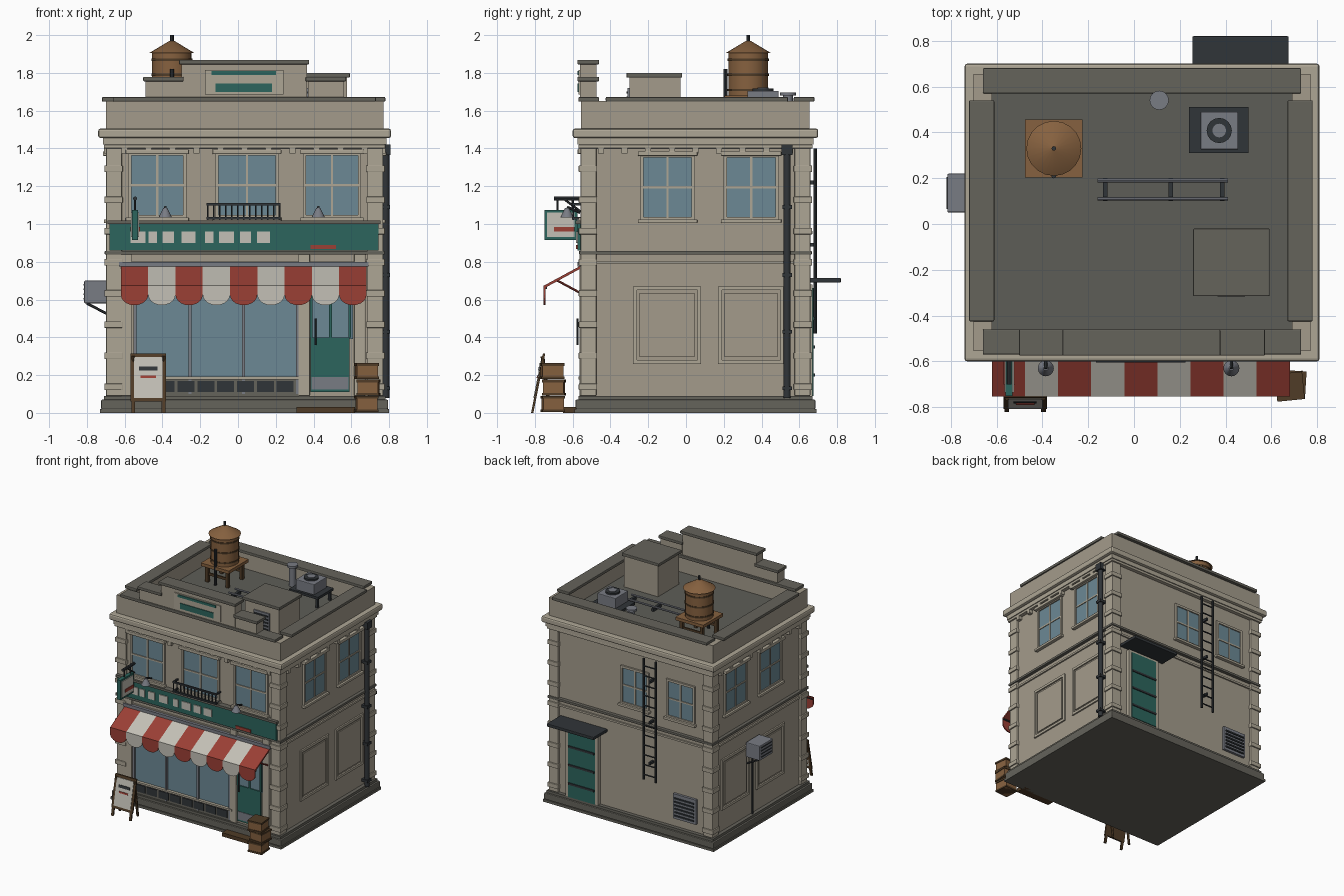
import bpy, bmesh, math
from mathutils import Vector, Matrix

if "Cube" in bpy.data.objects:
    bpy.data.objects.remove(bpy.data.objects["Cube"])

def mat(name, r, g, b):
    m = bpy.data.materials.new(name)
    m.diffuse_color = (r, g, b, 1)
    m.use_nodes = True
    m.node_tree.nodes["Principled BSDF"].inputs["Base Color"].default_value = m.diffuse_color
    return m

STONE, TRIM = mat("stone", .37, .33, .26), mat("trim", .42, .38, .3)
DARK, ROOF = mat("dark_stone", .13, .125, .105), mat("roofing", .11, .11, .095)
GREEN, RED, CREAM = mat("green", .025, .13, .11), mat("red", .33, .05, .035), mat("cream", .55, .53, .47)
GLASS, IRON, METAL = mat("glass", .15, .25, .3), mat("iron", .03, .035, .04), mat("metal", .19, .2, .23)
WOOD, DWOOD = mat("wood", .24, .12, .05), mat("dark_wood", .08, .045, .02)

def finish(name, bm, m, bevel=0, smooth=False):
    bmesh.ops.recalc_face_normals(bm, faces=bm.faces)
    me = bpy.data.meshes.new(name)
    bm.to_mesh(me)
    bm.free()
    me.materials.append(m)
    o = bpy.data.objects.new(name, me)
    bpy.context.collection.objects.link(o)
    if bevel:
        b = o.modifiers.new("bevel", 'BEVEL')
        b.width, b.segments = bevel, 2
    if smooth:
        bpy.context.view_layer.objects.active = o
        o.select_set(True)
        bpy.ops.object.shade_smooth_by_angle(angle=math.radians(40))
        o.select_set(False)
    return o

def box(name, x0, x1, y0, y1, z0, z1, m, bevel=0, turn=0):
    bm = bmesh.new()
    c = Matrix.Translation(((x0+x1)/2, (y0+y1)/2, (z0+z1)/2)) @ Matrix.Rotation(turn, 4, 'Z')
    bmesh.ops.create_cube(bm, size=1, matrix=c @ Matrix.Diagonal((abs(x1-x0), abs(y1-y0), abs(z1-z0), 1)))
    return finish(name, bm, m, bevel)

def tube(name, p0, p1, r, m, r2=None, n=16):
    p0, p1 = Vector(p0), Vector(p1)
    bm = bmesh.new()
    rot = (p1-p0).to_track_quat('Z', 'Y').to_matrix().to_4x4()
    bmesh.ops.create_cone(bm, cap_ends=True, segments=n, radius1=r, radius2=r if r2 is None else r2,
                          depth=(p1-p0).length, matrix=Matrix.Translation((p0+p1)/2) @ rot)
    return finish(name, bm, m, smooth=n > 8)

def prism(name, pts, axis, a0, a1, m):
    bm = bmesh.new()
    put = (lambda p, a: (a, p[0], p[1])) if axis == 'x' else (lambda p, a: (p[0], a, p[1]))
    f = bm.faces.new([bm.verts.new(put(p, a0)) for p in pts])
    ext = bmesh.ops.extrude_face_region(bm, geom=[f])['geom']
    d = (a1-a0, 0, 0) if axis == 'x' else (0, a1-a0, 0)
    bmesh.ops.translate(bm, vec=d, verts=[v for v in ext if isinstance(v, bmesh.types.BMVert)])
    return finish(name, bm, m)

X0, X1, Y0, Y1 = -.68, .75, -.54, .64   # wall planes

def wbox(name, side, u0, u1, z0, z1, d0, d1, m, bevel=0):
    """Box on a wall: u along the wall, d outward from it."""
    if side == 'F': return box(name, u0, u1, Y0-d1, Y0-d0, z0, z1, m, bevel)
    if side == 'B': return box(name, u0, u1, Y1+d0, Y1+d1, z0, z1, m, bevel)
    if side == 'R': return box(name, X1+d0, X1+d1, u0, u1, z0, z1, m, bevel)
    return box(name, X0-d1, X0-d0, u0, u1, z0, z1, m, bevel)

def frame(name, side, u0, u1, z0, z1, w, d, m):
    for a, b, c, e in ((u0, u0+w, z0, z1), (u1-w, u1, z0, z1), (u0+w, u1-w, z0, z0+w), (u0+w, u1-w, z1-w, z1)):
        wbox(name, side, a, b, c, e, -.01, d, m)

def window(side, u0, u1, z0, z1, head=True):
    wbox("window_glass", side, u0, u1, z0, z1, -.01, .004, GLASS)
    frame("window_frame", side, u0-.012, u1+.012, z0-.01, z1+.01, .018, .014, TRIM)
    c, h = (u0+u1)/2, (z0+z1)/2
    wbox("window_mullion", side, c-.006, c+.006, z0, z1, 0, .01, TRIM)
    wbox("window_rail", side, u0, u1, h-.006, h+.006, 0, .01, TRIM)
    wbox("window_sill", side, u0-.025, u1+.025, z0-.025, z0-.005, 0, .03, TRIM, .004)
    if head:
        wbox("window_head", side, u0-.025, u1+.025, z1, z1+.025, 0, .035, TRIM, .005)

def band(name, d, z0, z1, m, bevel=0):
    box(name, X0-d, X1+d, Y0-d, Y1+d, z0, z1, m, bevel)

# main body, base and string courses
band("walls", 0, .02, 1.5, STONE)
band("plinth_lower", .05, 0, .02, DARK)
band("plinth", .045, .02, .07, DARK, .006)
band("plinth_cap", .03, .07, .09, DARK)
band("floor_band", .026, .838, .858, DARK, .004)
band("lower_band", .012, .79, .805, TRIM)
band("upper_band", .03, 1.4, 1.42, TRIM, .004)
band("cornice_bed", .035, 1.42, 1.46, TRIM)
band("cornice", .06, 1.455, 1.505, TRIM, .012)

# corner pilasters with quoin blocks
for cx, sx in ((X0, -1), (X1, 1)):
    for cy, sy in ((Y0, -1), (Y1, 1)):
        def corner(name, d, w, z0, z1):
            xs, ys = sorted((cx+sx*d, cx-sx*w)), sorted((cy+sy*d, cy-sy*w))
            box(name, *xs, *ys, z0, z1, TRIM, .004)
        corner("corner_pilaster", .018, .065, .09, 1.42)
        for i in range(8):
            corner("quoin", .028, .07, .12+.165*i, .155+.165*i)

# cornice dentils
for side, a, b, n in (('F', -.6, .67, 11), ('R', -.45, .55, 9), ('L', -.45, .55, 9)):
    for i in range(n):
        u = a+(b-a)*i/(n-1)
        wbox("dentil", side, u-.016, u+.016, 1.372, 1.402, 0, .03, TRIM)

# parapet walls, roof and coping
wbox("parapet_front", 'F', -.70, .77, 1.5, 1.65, -.06, .015, STONE)
wbox("parapet_back", 'B', -.70, .77, 1.5, 1.65, -.06, .015, STONE)
wbox("parapet_left", 'L', -.55, .65, 1.5, 1.65, -.06, .02, STONE)
wbox("parapet_right", 'R', -.55, .65, 1.5, 1.65, -.06, .02, STONE)
box("roof", -.66, .73, -.52, .62, 1.49, 1.525, ROOF)
for y in (-.515, .625):
    box("coping_long", -.66, .73, y-.055, y+.055, 1.648, 1.672, DARK, .005)
for x in (-.665, .725):
    box("coping_side", x-.055, x+.055, -.425, .54, 1.648, 1.672, DARK, .005)

# raised front parapet with step blocks and panel
for n, a, b, z in (("centre", -.3, .365, 1.845), ("left", -.49, -.3, 1.755), ("right", .37, .56, 1.755)):
    box("raised_"+n, a, b, -.56, -.475, 1.66, z, STONE)
    box("raised_cap_"+n, a-.012, b+.012, -.575, -.46, z, z+.024, DARK, .005)
box("crest_panel", -.175, .24, -.568, -.55, 1.685, 1.815, TRIM)
box("crest_stripe", -.14, .2, -.574, -.56, 1.79, 1.81, GREEN)
box("crest_block", -.12, .18, -.574, -.56, 1.7, 1.745, GREEN)

# windows on all four sides
for u0, u1 in ((-.57, -.285), (-.11, .205), (.355, .64)):
    window('F', u0, u1, 1.04, 1.37)
for s in 'RL':
    for u0, u1 in ((-.23, .035), (.21, .48)):
        window(s, u0, u1, 1.03, 1.36)
    for u0, u1 in ((-.28, .08), (.17, .52)):
        frame("wall_panel", s, u0, u1, .26, .67, .02, .012, TRIM)
        wbox("wall_panel_field", s, u0+.035, u1-.035, .295, .635, 0, .008, STONE)
for u0, u1 in ((-.11, .12), (-.52, -.29)):
    window('B', u0, u1, .97, 1.26, False)

# shopfront
wbox("shop_glass", 'F', -.54, .32, .18, .78, 0, .006, GLASS)
for x in (-.545, -.255, .03, .315):
    wbox("shop_mullion", 'F', x-.008, x+.008, .1, .78, 0, .02, METAL)
wbox("stall_riser", 'F', -.56, .34, .09, .18, 0, .016, DARK)
wbox("shop_sill", 'F', -.56, .34, .178, .192, 0, .03, TRIM)
for i in range(8):
    wbox("riser_panel", 'F', -.53+i*.105, -.44+i*.105, .11, .168, 0, .022, IRON)
for x in (-.59, .35, .645):
    wbox("shop_pilaster", 'F', x-.03, x+.03, .09, .84, 0, .025, TRIM, .004)
wbox("door_glass", 'F', .385, .61, .39, .78, 0, .008, GLASS)
wbox("door_lower", 'F', .385, .59, .11, .4, 0, .016, GREEN)
wbox("door_kickplate", 'F', .39, .585, .125, .19, 0, .02, METAL)
for x in (.388, .49, .592):
    wbox("door_stile", 'F', x-.007, x+.007, .4, .76, 0, .018, GREEN)
tube("door_handle", (.41, -.575, .36), (.41, -.575, .5), .006, IRON, n=8)
box("door_step", .31, .62, -.65, -.55, 0, .03, DWOOD)

# striped awning with scalloped valance
w = 1.3/9
for i in range(9):
    a, m = -.62+i*w, (RED, CREAM)[i % 2]
    prism("awning_stripe", [(-.56, .778), (-.75, .675), (-.75, .66), (-.56, .763)], 'x', a, a+w, m)
    arc = [(a+w/2+w/2*math.cos(t*math.pi/10), .625-.055*math.sin(t*math.pi/10)) for t in range(11)]
    prism("awning_scallop", [(a, .675), (a+w, .675)]+arc, 'y', -.754, -.744, m)
wbox("awning_rail", 'F', -.63, .69, .775, .8, 0, .035, METAL)
tube("awning_front_bar", (-.62, -.742, .662), (.68, -.742, .662), .007, IRON, n=8)
for x in (-.6, .03, .66):
    tube("awning_brace", (x, -.55, .63), (x, -.68, .7), .006, RED, n=8)

# sign band with plain plates
wbox("sign_board", 'F', -.68, .745, .86, 1.0, 0, .035, GREEN)
wbox("sign_ledge", 'F', -.69, .755, 1.0, 1.018, 0, .045, DARK)
for a, b in ((-.57, -.49), (-.475, -.43), (-.4, -.34), (-.3, -.225), (-.175, -.13), (-.1, -.02), (.01, .07), (.1, .17)):
    wbox("sign_plate", 'F', a, b, .9, .96, .03, .042, CREAM)
wbox("sign_bar", 'F', .385, .52, .868, .89, .03, .042, RED)

# gooseneck lamps
for x in (-.385, .425):
    tube("lamp_arm", (x, -.56, 1.06), (x, -.63, 1.09), .007, IRON, n=8)
    tube("lamp_shade", (x, -.63, 1.035), (x, -.63, 1.085), .035, METAL, .01)

# balcony rail
for z in (1.03, 1.105):
    wbox("balcony_rail", 'F', -.165, .225, z-.006, z+.006, .05, .064, IRON)
for u in (-.16, .22):
    for z in (1.03, 1.105):
        wbox("balcony_return", 'F', u-.006, u+.006, z-.006, z+.006, 0, .06, IRON)
for i in range(13):
    x = -.16+i*.38/12
    tube("balcony_bar", (x, -.597, 1.02), (x, -.597, 1.105), .005, IRON, n=6)

# hanging sign
box("blade_sign", -.56, -.53, -.75, -.575, .915, 1.075, GREEN)
box("blade_face", -.566, -.524, -.735, -.59, .93, 1.06, CREAM)
box("blade_bar", -.57, -.52, -.7, -.59, .96, .985, RED)
tube("blade_bracket", (-.545, -.55, 1.135), (-.545, -.7, 1.135), .011, IRON, n=8)
for y in (-.6, -.68):
    tube("blade_hanger", (-.545, y, 1.07), (-.545, y, 1.135), .006, IRON, n=6)
tube("blade_strut", (-.545, -.55, 1.06), (-.545, -.65, 1.135), .006, IRON, n=6)

# downpipe on the right wall
tube("downpipe", (.782, .535, .08), (.782, .535, 1.38), .019, IRON)
box("downpipe_hopper", .755, .808, .505, .565, 1.365, 1.42, IRON)
for z in (.12, .42, .72, 1.08):
    box("pipe_clip", .75, .805, .51, .56, z, z+.02, IRON)

# wall air conditioner on the left
box("wall_ac", -.815, -.69, .05, .22, .58, .7, METAL, .006)
for i in range(4):
    box("wall_ac_slat", -.818, -.81, .065, .205, .6+i*.025, .608+i*.025, IRON)
for y in (.07, .2):
    tube("wall_ac_bracket", (-.8, y, .58), (-.685, y, .52), .007, IRON, n=6)
tube("wall_ac_drain", (-.69, .135, .09), (-.69, .135, .58), .008, IRON, n=8)

# back door, canopy, ladder, vent
frame("back_door_frame", 'B', .32, .61, .08, .68, .025, .03, TRIM)
wbox("back_door", 'B', .345, .585, .09, .66, 0, .035, GREEN)
for z in (.2, .35, .5):
    wbox("back_door_strap", 'B', .35, .58, z-.008, z+.008, 0, .042, IRON)
wbox("back_canopy", 'B', .255, .675, .69, .715, 0, .18, IRON, .005)
for x in (-.21, -.1):
    tube("ladder_rail", (x, .685, .42), (x, .685, 1.4), .009, IRON, n=8)
for i in range(12):
    tube("ladder_rung", (-.21, .685, .46+i*.08), (-.1, .685, .46+i*.08), .006, IRON, n=6)
for z in (.55, .88, 1.21):
    wbox("ladder_mount", 'B', -.16, -.145, z, z+.02, 0, .05, IRON)
wbox("back_vent", 'B', -.55, -.345, .16, .36, 0, .02, METAL)
for i in range(6):
    wbox("back_vent_slat", 'B', -.535, -.36, .18+i*.028, .192+i*.028, 0, .028, IRON)

# water tank
cx, cy = -.35, .33
for sx in (-1, 1):
    for sy in (-1, 1):
        box("tank_leg", cx+sx*.09-.013, cx+sx*.09+.013, cy+sy*.09-.013, cy+sy*.09+.013, 1.52, 1.66, DWOOD)
    box("tank_brace", cx-.1, cx+.1, cy+sx*.09-.006, cy+sx*.09+.006, 1.58, 1.6, DWOOD)
box("tank_platform", cx-.125, cx+.125, cy-.127, cy+.127, 1.655, 1.68, WOOD)
tube("tank_body", (cx, cy, 1.68), (cx, cy, 1.91), .105, WOOD, n=20)
for z in (1.71, 1.79, 1.87):
    tube("tank_hoop", (cx, cy, z-.006), (cx, cy, z+.006), .109, DWOOD, n=20)
tube("tank_roof", (cx, cy, 1.905), (cx, cy, 1.97), .12, WOOD, .012, 20)
tube("tank_finial", (cx, cy, 1.96), (cx, cy, 2.0), .01, IRON, n=8)
tube("tank_pipe", (cx, .21, 1.53), (cx, .21, 1.82), .011, IRON, n=8)

# stair hut
box("roof_hut", .272, .578, -.3, -.03, 1.52, 1.775, STONE)
box("roof_hut_cap", .258, .592, -.315, -.02, 1.775, 1.8, DARK, .005)
box("hut_louvre", .355, .495, -.31, -.29, 1.54, 1.72, METAL)
for i in range(6):
    box("hut_louvre_slat", .365, .485, -.316, -.3, 1.555+i*.027, 1.567+i*.027, IRON)

# rooftop fan unit, vent and pipes
box("unit_stand", .24, .5, .31, .51, 1.6, 1.62, IRON)
for x in (.26, .48):
    for y in (.33, .49):
        box("unit_leg", x-.01, x+.01, y-.01, y+.01, 1.52, 1.6, IRON)
box("unit_body", .29, .455, .325, .49, 1.62, 1.705, METAL, .005)
tube("unit_fan_ring", (.372, .408, 1.7), (.372, .408, 1.718), .055, IRON)
tube("unit_fan_hub", (.372, .408, 1.71), (.372, .408, 1.722), .03, METAL)
tube("roof_vent", (.11, .54, 1.52), (.11, .54, 1.685), .026, METAL)
tube("roof_vent_cap", (.11, .54, 1.68), (.11, .54, 1.697), .042, METAL)
for y in (.11, .19):
    tube("roof_pipe", (-.16, y, 1.56), (.41, y, 1.56), .008, METAL, n=8)
for x in (-.125, .16, .385):
    box("pipe_support", x-.01, x+.01, .1, .2, 1.52, 1.55, IRON)

# stacked crates
for i, (x, y, t) in enumerate(((.68, -.705, .08), (.69, -.7, -.06), (.68, -.71, .1))):
    z = .005+i*.087
    box("crate", x-.055, x+.055, y-.055, y+.055, z, z+.082, WOOD, 0, t)
    for h in (z, z+.07):
        box("crate_rim", x-.06, x+.06, y-.06, y+.06, h, h+.014, DWOOD, 0, t)

# pavement board, leaning
def lean(name, a, b, z0, z1, d, m):
    y = lambda z: -.81+(z-.05)*.2
    prism(name, [(y(z0)-d, z0), (y(z1)-d, z1), (y(z1)+.012, z1), (y(z0)+.012, z0)], 'x', a, b, m)
lean("board_frame", -.57, -.38, .06, .315, .0, DWOOD)
lean("board_face", -.55, -.4, .08, .295, .004, CREAM)
lean("board_bar_dark", -.525, -.425, .225, .245, .008, IRON)
lean("board_bar_red", -.515, -.435, .185, .197, .008, RED)
for x in (-.555, -.395):
    lean("board_leg", x-.01, x+.01, 0, .07, .0, DWOOD)
    tube("board_back_leg", (x, -.76, .3), (x, -.72, .005), .01, DWOOD, n=6)
